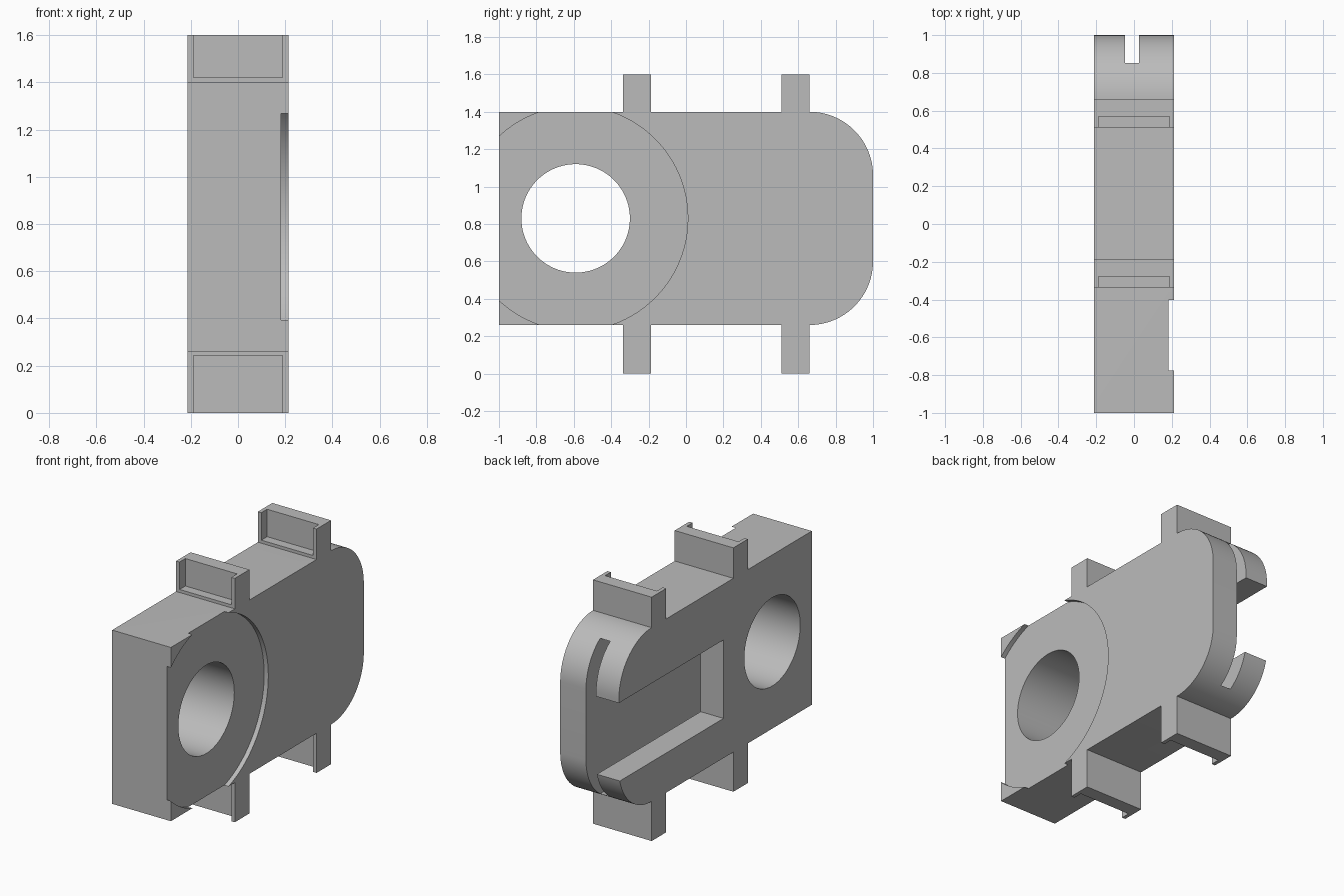
import bpy, bmesh, math
from mathutils import Vector

if "Cube" in bpy.data.objects:
    bpy.data.objects.remove(bpy.data.objects["Cube"], do_unlink=True)

HALF = 0.213            # half thickness of the block
LOW, HIGH = 0.26, 1.4   # bottom and top of the block
HOLE_Y, HOLE_Z = -0.59, 0.83

grey = bpy.data.materials.new("plain grey")
grey.use_nodes = True
colour = (0.5, 0.5, 0.5, 1)
grey.diffuse_color = colour
grey.node_tree.nodes["Principled BSDF"].inputs["Base Color"].default_value = colour


def prism(name, outline, x0, x1):
    """Extrude a (y, z) outline along x."""
    bm = bmesh.new()
    face = bm.faces.new([bm.verts.new((x0, y, z)) for y, z in outline])
    out = bmesh.ops.extrude_face_region(bm, geom=[face])
    moved = [v for v in out["geom"] if isinstance(v, bmesh.types.BMVert)]
    bmesh.ops.translate(bm, verts=moved, vec=Vector((x1 - x0, 0, 0)))
    bmesh.ops.recalc_face_normals(bm, faces=bm.faces)
    mesh = bpy.data.meshes.new(name)
    bm.to_mesh(mesh)
    bm.free()
    mesh.materials.append(grey)
    obj = bpy.data.objects.new(name, mesh)
    bpy.context.collection.objects.link(obj)
    return obj


def box(name, x0, x1, y0, y1, z0, z1):
    return prism(name, [(y0, z0), (y1, z0), (y1, z1), (y0, z1)], x0, x1)


def arc(cy, cz, radius, start, end, steps):
    angles = [math.radians(start + (end - start) * i / steps) for i in range(steps + 1)]
    return [(cy + radius * math.cos(a), cz + radius * math.sin(a)) for a in angles]


def disc(name, radius, x0, x1):
    return prism(name, arc(HOLE_Y, HOLE_Z, radius, 0, 360, 96)[:-1], x0, x1)


def cut(obj, cutter):
    cutter.hide_render = True
    mod = obj.modifiers.new("cut", "BOOLEAN")
    mod.operation, mod.solver, mod.object = "DIFFERENCE", "EXACT", cutter
    bpy.context.view_layer.objects.active = obj
    bpy.ops.object.modifier_apply(modifier=mod.name)
    bpy.data.objects.remove(cutter, do_unlink=True)


# Block with a square front and rounded back corners
r = 0.34
outline = ([(-1, HIGH), (-1, LOW)]
           + arc(1 - r, LOW + r, r, -90, 0, 24)
           + arc(1 - r, HIGH - r, r, 0, 90, 24))
body = prism("body", outline, -HALF, HALF)

# Round bore and shallow circular recess on the left face
cut(body, disc("bore_cutter", 0.29, -1, 1))
cut(body, disc("recess_cutter", 0.6, HALF - 0.03, 1))

# Open slot on the right face, with a wider undercut behind its lips
cut(body, box("slot_cutter", -1, 0.0, -0.085, 1.2, 0.52, 1.035))
cut(body, box("undercut_cutter", -0.047, 0.026, -0.2, 1.2, 0.32, 1.34))

# Two pairs of tabs, each with a pocket in the front that is open at its end
for place, y in (("front", -0.337), ("back", 0.51)):
    for side, z0, z1, p0, p1 in (("upper", HIGH, 1.6, 1.42, 2),
                                 ("lower", 0, LOW, -1, 0.243)):
        tab = box(f"{place}_{side}_tab", -HALF, HALF, y, y + 0.15, z0, z1)
        cut(tab, box("pocket_cutter", -0.188, 0.188, y - 0.1, y + 0.06, p0, p1))

# Smooth the curved walls only
bpy.ops.object.select_all(action="DESELECT")
body.select_set(True)
bpy.context.view_layer.objects.active = body
bpy.ops.object.shade_smooth_by_angle(angle=math.radians(30))
